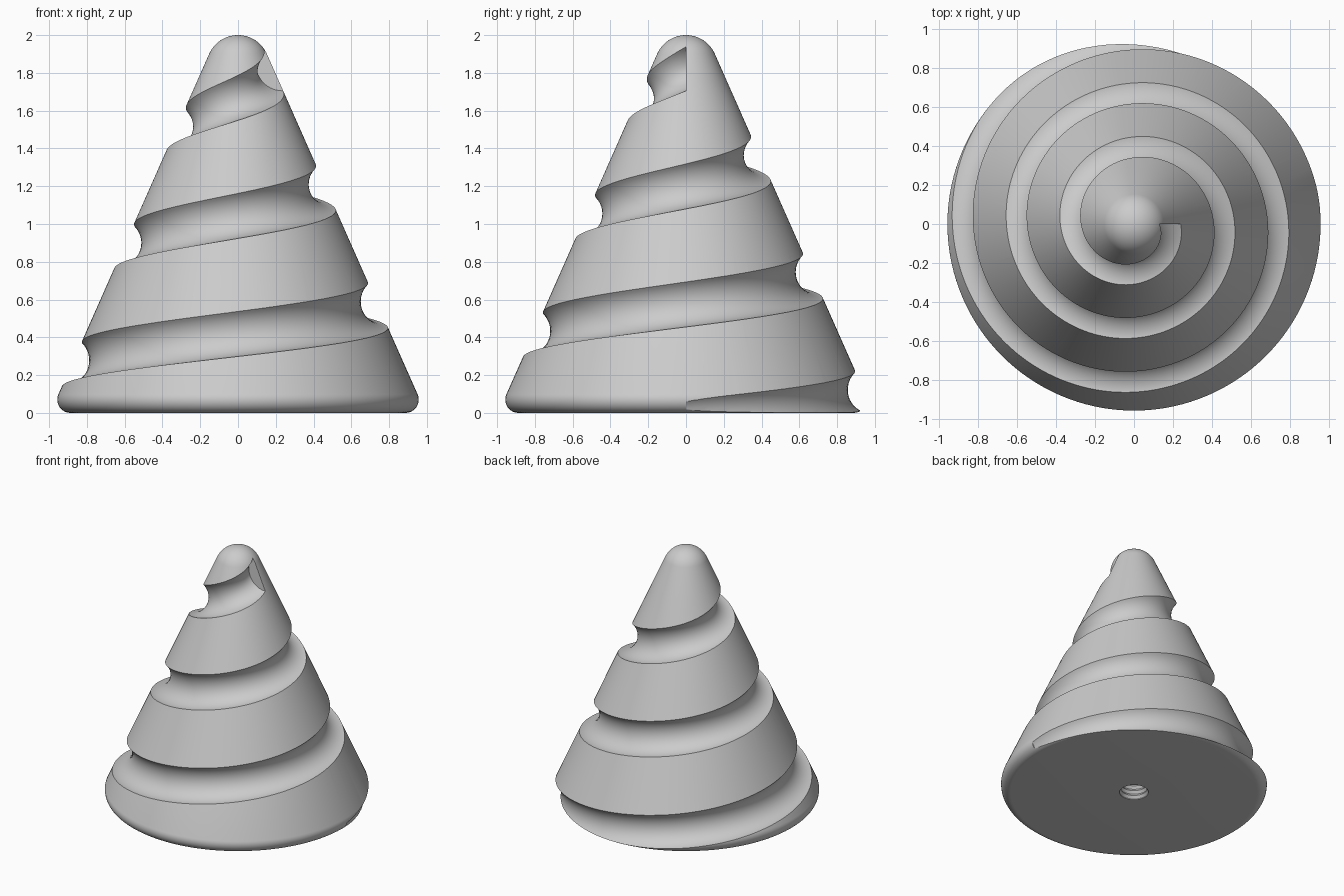
import bpy, bmesh, math

if "Cube" in bpy.data.objects:
    bpy.data.objects.remove(bpy.data.objects["Cube"])

SEG = 144
SLOPE = 0.4426            # radius lost per unit of height
FOOT = 0.994              # cone radius extended to z = 0
TILT = math.atan(SLOPE)


def make_object(name, bm):
    bmesh.ops.recalc_face_normals(bm, faces=bm.faces)
    me = bpy.data.meshes.new(name)
    bm.to_mesh(me)
    bm.free()
    ob = bpy.data.objects.new(name, me)
    bpy.context.collection.objects.link(ob)
    return ob


def lathe(name, profile, seg):
    """Revolve (r, z) points; first and last points lie on the axis."""
    bm = bmesh.new()
    poles = [bm.verts.new((0, 0, profile[i][1])) for i in (0, -1)]
    rings = [[bm.verts.new((r * math.cos(a), r * math.sin(a), z))
              for a in (2 * math.pi * k / seg for k in range(seg))]
             for r, z in profile[1:-1]]
    for k in range(seg):
        n = (k + 1) % seg
        bm.faces.new((poles[0], rings[0][n], rings[0][k]))
        bm.faces.new((poles[1], rings[-1][k], rings[-1][n]))
        for a, b in zip(rings, rings[1:]):
            bm.faces.new((a[k], a[n], b[n], b[k]))
    return make_object(name, bm)


def arc(cr, cz, rad, a0, a1, n):
    return [(cr + rad * math.cos(a0 + (a1 - a0) * i / n),
             cz + rad * math.sin(a0 + (a1 - a0) * i / n)) for i in range(n + 1)]


# Cone body: rounded foot, straight flank, domed tip
profile = [(0, 0)]
profile += arc(0.887, 0.07, 0.07, -math.pi / 2, TILT, 12)
profile += [(FOOT - SLOPE * z, z) for z in (0.5, 0.9, 1.3, 1.6)]
profile += arc(0, 1.833, 0.167, TILT, math.pi / 2, 14)[:-1]
profile += [(0, 2.0)]
body = lathe("spiral_cone", profile, SEG)

# Spiral groove cutter: round section winding clockwise down the flank
TURNS, STEPS, RING, RAD = 3, 96, 48, 0.141
bm = bmesh.new()
loops = []
for i in range(TURNS * STEPS + 1):
    t = i / STEPS
    th = -2 * math.pi * t
    cz = 1.846 - 0.625 * t
    cr = FOOT + 0.059 - SLOPE * cz
    loops.append([bm.verts.new((r * math.cos(th), r * math.sin(th), z))
                  for r, z in arc(cr, cz, RAD, 0.013, 0.013 + 2 * math.pi, RING)[:-1]])
for a, b in zip(loops, loops[1:]):
    for k in range(RING):
        n = (k + 1) % RING
        bm.faces.new((a[k], a[n], b[n], b[k]))
bm.faces.new(loops[0])
bm.faces.new(loops[-1])
groove = make_object("groove_cutter", bm)

# Ridged screw hole cutter in the underside
hole_profile = [(0, -0.05), (0.105, -0.05)]
for i in range(7):
    hole_profile += [(0.105, 0.005 + 0.04 * i), (0.09, 0.025 + 0.04 * i)]
hole_profile += [(0.09, 0.29), (0, 0.29)]
hole = lathe("hole_cutter", hole_profile, 40)

# Cut both shapes from the body
bpy.context.view_layer.objects.active = body
body.select_set(True)
for cutter in (groove, hole):
    mod = body.modifiers.new("cut", 'BOOLEAN')
    mod.operation = 'DIFFERENCE'
    mod.solver = 'EXACT'
    mod.object = cutter
    bpy.ops.object.modifier_apply(modifier=mod.name)
    bpy.data.objects.remove(cutter)

# Smooth shading with crisp groove lips, single grey colour
bpy.ops.object.shade_smooth_by_angle(angle=math.radians(30))
grey = bpy.data.materials.new("light_grey")
grey.diffuse_color = (0.6, 0.6, 0.6, 1)
grey.use_nodes = True
grey.node_tree.nodes["Principled BSDF"].inputs["Base Color"].default_value = grey.diffuse_color
body.data.materials.clear()
body.data.materials.append(grey)
for p in body.data.polygons:
    p.material_index = 0
